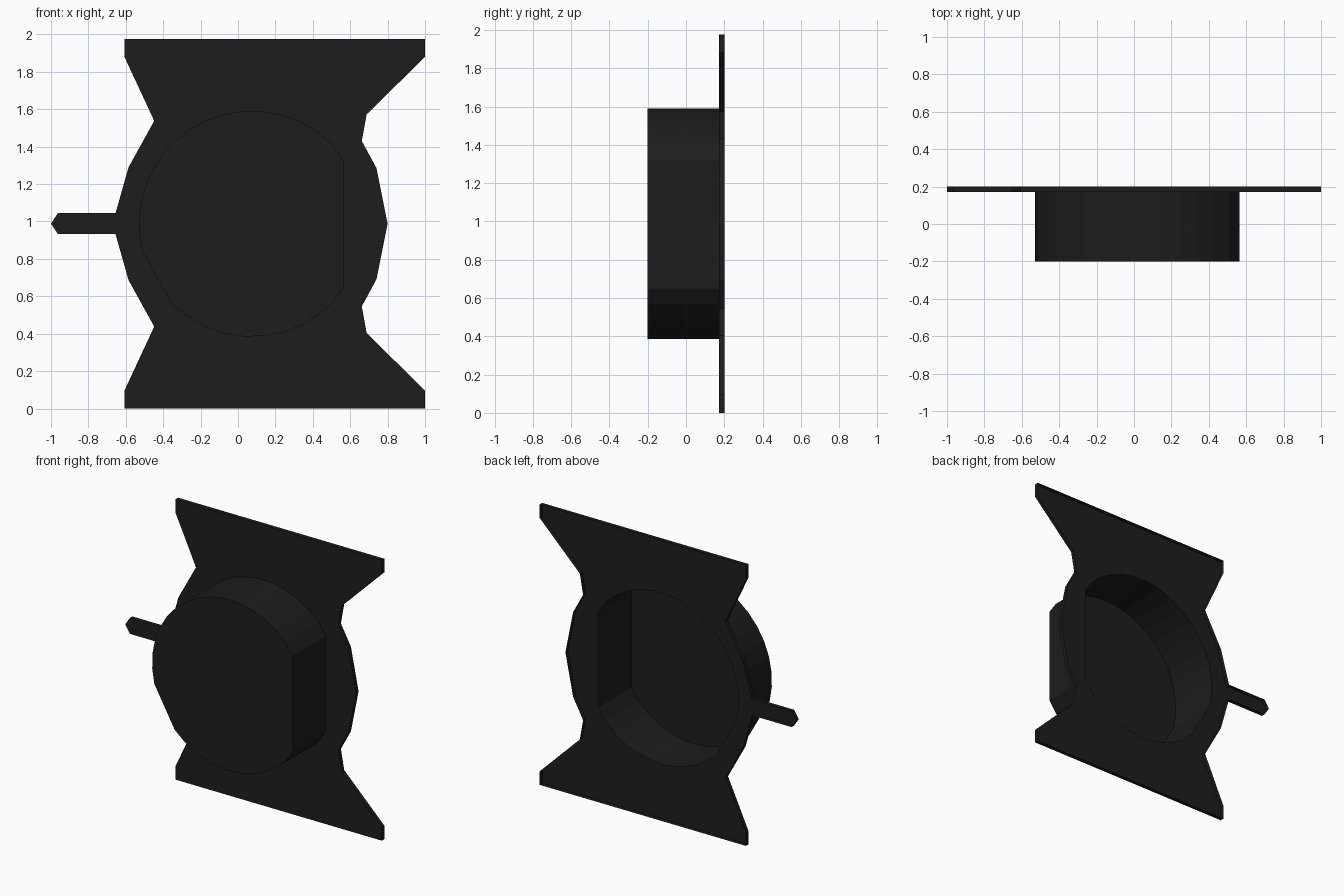
import bpy, bmesh, math
from mathutils import Vector

if "Cube" in bpy.data.objects:
    bpy.data.objects.remove(bpy.data.objects["Cube"])

MID = 0.988           # height of the mirror line
BACK, FACE, FRONT = 0.20, 0.172, -0.20

black = bpy.data.materials.new("matte black")
black.diffuse_color = (0.0122, 0.0122, 0.0122, 1)
black.use_nodes = True
black.node_tree.nodes["Principled BSDF"].inputs["Base Color"].default_value = black.diffuse_color


def finish(bm, name):
    me = bpy.data.meshes.new(name)
    bm.to_mesh(me)
    bm.free()
    me.materials.append(black)
    ob = bpy.data.objects.new(name, me)
    bpy.context.collection.objects.link(ob)
    return ob


def ring(bm, pts, y):
    vs = [bm.verts.new((x, y, z)) for x, z in pts]
    es = [bm.edges.new((vs[i], vs[(i + 1) % len(vs)])) for i in range(len(vs))]
    return vs, es


def wall(bm, front, back):
    n = len(front)
    for i in range(n):
        j = (i + 1) % n
        bm.faces.new((front[i], front[j], back[j], back[i]))


# Plate outline: upper half as (x, height above the mirror line), then mirrored
upper = [(0.80, 0), (0.74, 0.298), (0.662, 0.442), (0.688, 0.585), (1.0, 0.892),
         (1.0, MID), (-0.607, MID), (-0.607, 0.892), (-0.448, 0.55),
         (-0.585, 0.302), (-0.655, 0.056), (-0.963, 0.056), (-1.0, 0)]
outline = [(x, MID + h) for x, h in upper]
outline += [(x, MID - h) for x, h in reversed(upper[1:-1])]

# Cup outline: two arcs joined by a flat at lower left and a straight cut at right
CX, R, CUT = 0.074, 0.604, 0.565


def arc(a0, a1, n):
    return [(min(CUT, CX + R * math.cos(a)), MID + R * math.sin(a))
            for a in (math.radians(a0 + (a1 - a0) * i / n) for i in range(n + 1))]


cup_pts = arc(34, 194, 16) + arc(225, 326, 10)

# Flange plate: thin face with the cup opening and a rim turned to the back
bm = bmesh.new()
rim, e1 = ring(bm, outline, FACE)
_, e2 = ring(bm, cup_pts, FACE)
bmesh.ops.triangle_fill(bm, use_beauty=True, use_dissolve=False,
                        edges=e1 + e2, normal=Vector((0, -1, 0)))
for f in bm.faces:
    f.normal_update()
    if f.normal.y > 0:
        f.normal_flip()
edge, _ = ring(bm, outline, BACK)
wall(bm, rim, edge)
finish(bm, "flange_plate")

# Sheet cup, open at the back
bm = bmesh.new()
a, _ = ring(bm, cup_pts, FRONT)
b, _ = ring(bm, cup_pts, FACE)
wall(bm, a, b)
bm.faces.new(a)
bmesh.ops.recalc_face_normals(bm, faces=bm.faces)
finish(bm, "cup")
